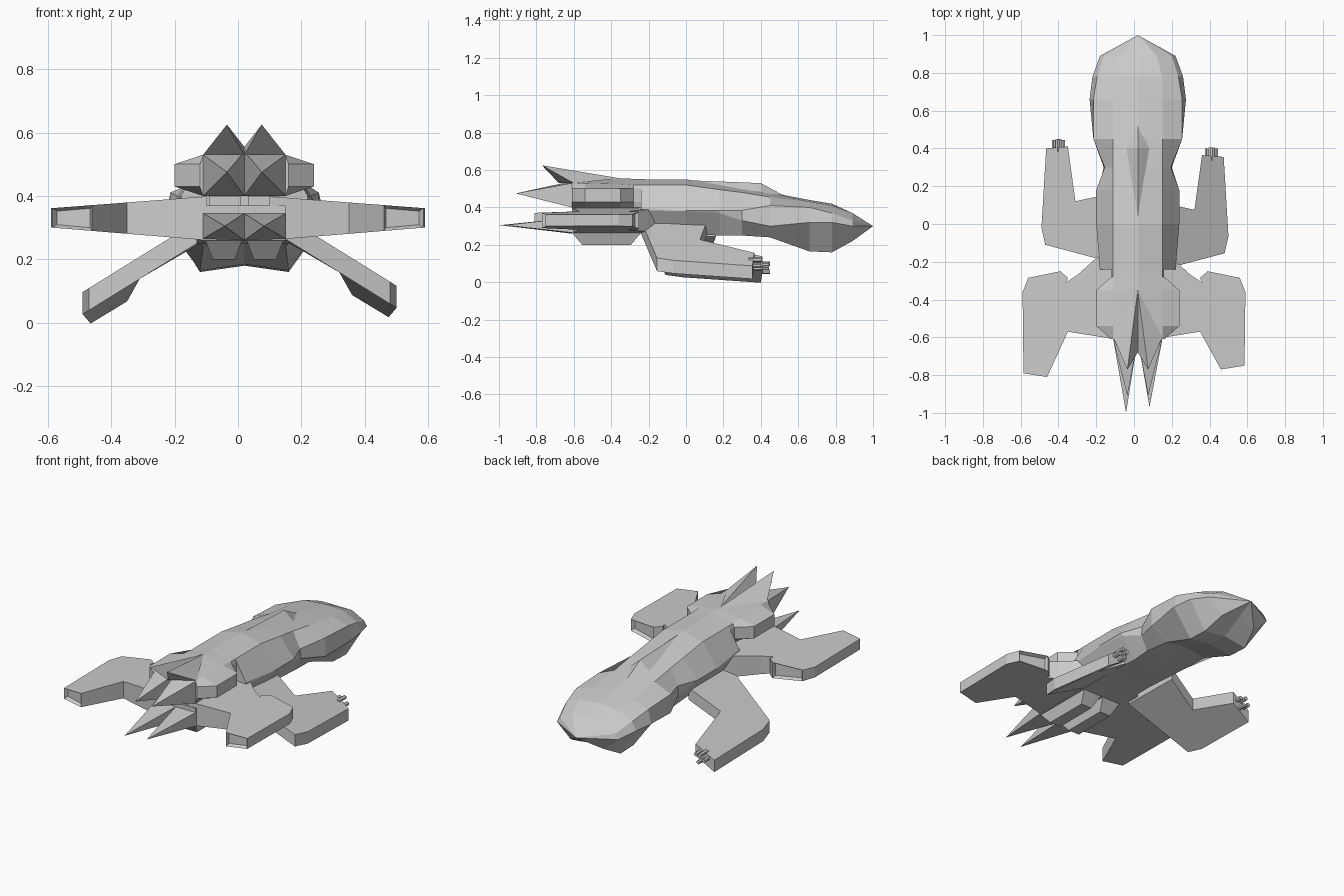
import bpy
import bmesh
from math import pi
from mathutils import Matrix, Vector

cube = bpy.data.objects.get("Cube")
if cube:
    bpy.data.objects.remove(cube, do_unlink=True)

AXIS = 0.02  # the hull's own centre line

hull_grey = bpy.data.materials.new("hull_grey")
hull_grey.use_nodes = True
hull_grey.diffuse_color = (0.6, 0.6, 0.6, 1)
hull_grey.node_tree.nodes["Principled BSDF"].inputs["Base Color"].default_value = (0.6, 0.6, 0.6, 1)


def finish(bm, name):
    """Turn a bmesh into a flat shaded grey object."""
    bmesh.ops.remove_doubles(bm, verts=bm.verts, dist=0.0005)
    bmesh.ops.recalc_face_normals(bm, faces=bm.faces)
    mesh = bpy.data.meshes.new(name)
    bm.to_mesh(mesh)
    bm.free()
    mesh.materials.append(hull_grey)
    obj = bpy.data.objects.new(name, mesh)
    bpy.context.collection.objects.link(obj)
    return obj


def loft(name, sections, keel_rise=0.0, nose=None):
    """Skin mirrored half sections: y, ridge height, then (offset, height) pairs."""
    bm = bmesh.new()
    rings = []
    for y, ridge, *half in sections:
        low = half[-1][1] + (keel_rise if y > 0.4 else 0)
        outline = [(0, ridge)] + half + [(0, low)] + [(-x, z) for x, z in reversed(half)]
        rings.append([bm.verts.new((AXIS + x, y, z)) for x, z in outline])
    count = len(rings[0])
    for back, front in zip(rings, rings[1:]):
        for i in range(count):
            j = (i + 1) % count
            bm.faces.new((back[i], back[j], front[j], front[i]))
    bm.faces.new(rings[0])
    if nose:
        tip = bm.verts.new(nose)
        for i in range(count):
            bm.faces.new((rings[-1][i], rings[-1][(i + 1) % count], tip))
    else:
        bm.faces.new(rings[-1])
    return finish(bm, name)


def slab(name, plan, side, top, bottom, shift=(0, 0, 0), recessed=()):
    """Extrude a plan outline between two height rules; sink the chosen edge faces."""
    bm = bmesh.new()
    move = Vector(shift)
    upper = [bm.verts.new(Vector((side * x, y, top(x, y))) + move) for x, y in plan]
    lower = [bm.verts.new(Vector((side * x, y, bottom(x, y))) + move) for x, y in plan]
    bm.faces.new(upper)
    bm.faces.new(lower)
    walls = []
    for i in range(len(plan)):
        j = (i + 1) % len(plan)
        walls.append(bm.faces.new((upper[i], upper[j], lower[j], lower[i])))
    bmesh.ops.recalc_face_normals(bm, faces=bm.faces)
    for i in recessed:
        bmesh.ops.inset_region(bm, faces=[walls[i]], thickness=0.014, depth=-0.02)
    return finish(bm, name)


def spike(name, base, tip):
    """Pyramid from a base outline to a tip."""
    bm = bmesh.new()
    verts = [bm.verts.new(p) for p in base]
    point = bm.verts.new(tip)
    bm.faces.new(verts)
    for i, vert in enumerate(verts):
        bm.faces.new((vert, verts[(i + 1) % len(verts)], point))
    return finish(bm, name)


def block(name, low, high, taper=(0, 0)):
    """Box whose underside is drawn in by the taper."""
    bm = bmesh.new()
    bmesh.ops.create_cube(bm, size=1)
    for v in bm.verts:
        pull = taper if v.co.z < 0 else (0, 0)
        signs = [1 if c > 0 else -1 for c in v.co]
        ends = [high[k] if signs[k] > 0 else low[k] for k in range(3)]
        v.co = (ends[0] - signs[0] * pull[0], ends[1] - signs[1] * pull[1], ends[2])
    return finish(bm, name)


# Neck and head: ridge, shoulder, outer edge, cheek, lower edge
loft("fuselage", [
    (-0.24, .55, (.13, .52), (.2, .4), (.2, .385), (.13, .26)),
    (0, .55, (.13, .52), (.22, .385), (.22, .38), (.13, .26)),
    (.18, .525, (.13, .495), (.22, .385), (.21, .37), (.13, .25)),
    (.3, .505, (.13, .48), (.175, .385), (.18, .33), (.14, .25)),
    (.45, .48, (.13, .455), (.235, .41), (.235, .3), (.13, .24)),
    (.66, .44, (.13, .43), (.235, .4), (.255, .32), (.14, .165)),
    (.78, .42, (.13, .41), (.215, .37), (.24, .32), (.14, .16)),
    (.89, .37, (.1, .37), (.18, .33), (.2, .3), (.11, .22)),
], keel_rise=0.02, nose=(AXIS, 1, .3))

# Upper rear hull with its side shoulders
loft("rear_hull", [
    (-.61, .54, (.13, .53), (.14, .5), (.14, .43), (.13, .4)),
    (-.54, .545, (.13, .53), (.22, .5), (.22, .43), (.13, .4)),
    (-.35, .555, (.13, .525), (.22, .5), (.22, .43), (.13, .4)),
    (-.28, .553, (.13, .52), (.14, .5), (.14, .43), (.13, .4)),
    (-.2, .55, (.13, .52), (.135, .5), (.135, .43), (.13, .4)),
])

# Lower rear hull carrying the wings
block("lower_hull", (AXIS - .13, -.61, .26), (AXIS + .13, -.2, .37))

# Raised canopy on the ridge
canopy = spike("canopy", [(AXIS, .53, .46), (AXIS - .06, .4, .48),
                          (AXIS, .02, .545), (AXIS + .06, .4, .48)], (AXIS, .4, .53))

wing_plan = [(.1, -.1), (.2, -.18), (.3, -.27), (.36, -.31), (.35, -.285), (.39, -.25),
             (.56, -.285), (.59, -.36), (.585, -.79), (.46, -.81), (.35, -.57), (.1, -.61)]
arm_plan = [(.13, .16), (.31, .12), (.35, .41), (.465, .4),
            (.49, -.02), (.47, -.11), (.13, -.2)]


def arm_top(x, y):
    return .1 + .62 * (.485 - x) - .16 * max(0, y - .12)


for side, label in ((1, "left"), (-1, "right")):
    # Wings, with a recessed intake in front and outlet behind
    trim = .04 if side > 0 else 0
    plan = [(x, y + (trim if y < -.7 else 0)) for x, y in wing_plan]
    slab(label + "_wing", plan, side,
         lambda x, y: .406 - .076 * x, lambda x, y: .252 + .082 * x, recessed=(5, 8))

    # Drooping arms
    shift = (.01, -.045, .02) if side > 0 else (0, 0, 0)
    slab(label + "_arm", arm_plan, side, arm_top, lambda x, y: arm_top(x, y) - .07, shift)

    # Gun barrels at the end of each arm
    bm = bmesh.new()
    for dx, dz, reach in ((-.03, .02, .045), (0, .025, .05), (.02, -.005, .045), (-.01, -.02, .05)):
        place = Vector((side * (.405 + dx), .39 + reach / 2, .075 + dz)) + Vector(shift)
        bmesh.ops.create_cone(bm, cap_ends=True, segments=6, radius1=.012, radius2=.012,
                              depth=reach + .02,
                              matrix=Matrix.Translation(place) @ Matrix.Rotation(pi / 2, 4, 'X'))
    finish(bm, label + "_gun")

    # Exhaust block between the two hull halves
    inner, outer = AXIS + side * .012, AXIS + side * .11
    block(label + "_exhaust", (min(inner, outer), -.6, .34), (max(inner, outer), -.25, .405))

    # Belly pod
    inner, outer = AXIS + side * .005, AXIS + side * .125
    block(label + "_belly_pod", (min(inner, outer), -.61, .2), (max(inner, outer), -.24, .265),
          taper=(.025, .055))

    # Tail spikes in three tiers
    mid, edge = AXIS, AXIS + side * .13
    spike(label + "_upper_spike", [(mid, -.35, .555), (edge, -.6, .53), (mid, -.68, .53)],
          (AXIS + side * .055, -.77, .625))
    spike(label + "_middle_spike", [(mid, -.61, .54), (edge, -.61, .53),
                                    (edge, -.61, .4), (mid, -.61, .4)],
          (AXIS + side * .055, -.91, .475))
    spike(label + "_lower_spike", [(mid, -.61, .345), (edge, -.61, .345),
                                   (edge, -.61, .265), (mid, -.61, .26)],
          (AXIS + side * .062, -.97 if side > 0 else -1, .305))
